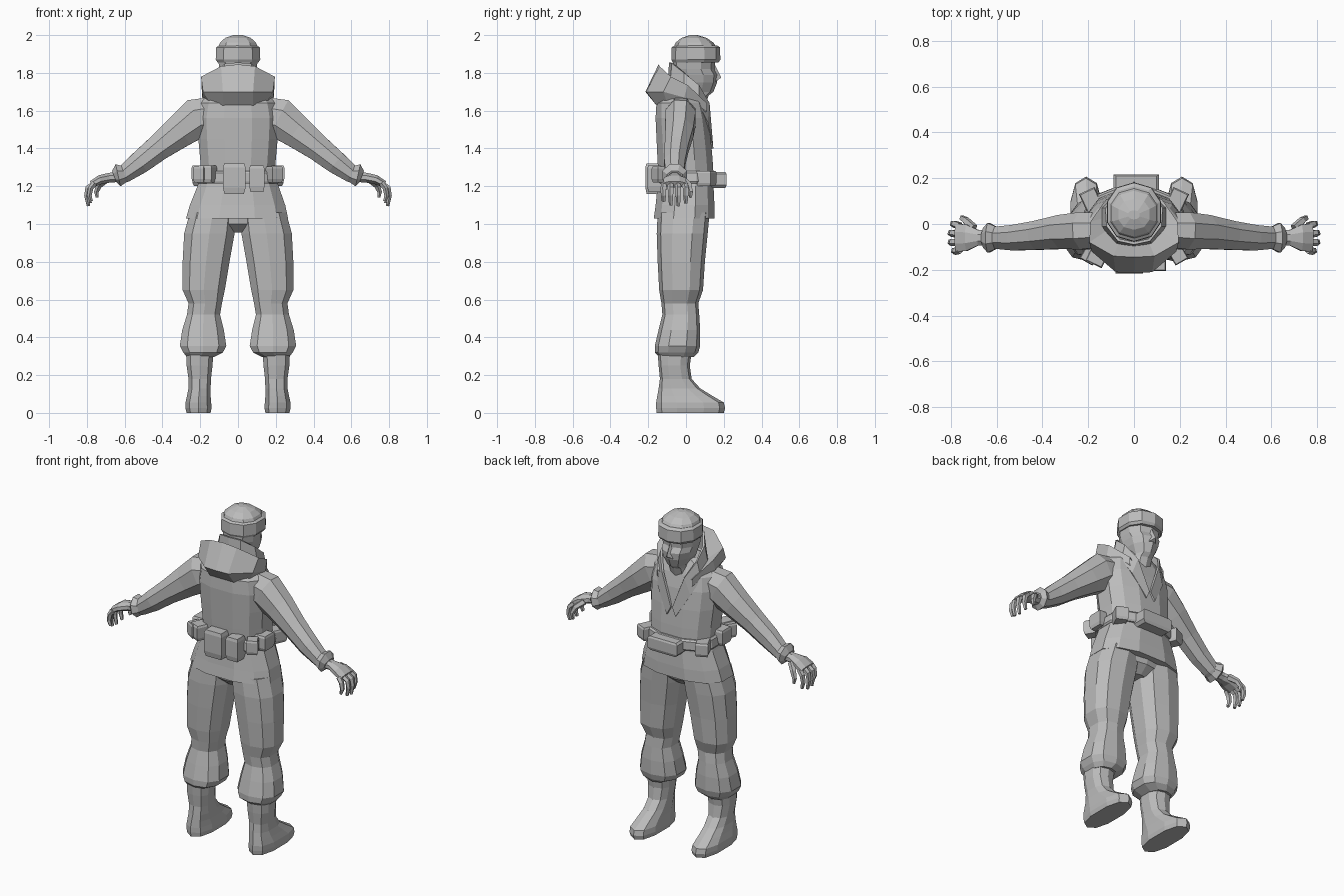
import bpy, bmesh, math
from mathutils import Vector, Matrix

grey = bpy.data.materials.new("plain grey")
grey.diffuse_color = (0.5, 0.5, 0.5, 1)


def make(name, verts, faces, mirror=False):
    """Flat-shaded object, optionally mirrored in x."""
    me = bpy.data.meshes.new(name)
    me.from_pydata([tuple(v) for v in verts], [], faces)
    bm = bmesh.new()
    bm.from_mesh(me)
    bmesh.ops.remove_doubles(bm, verts=bm.verts, dist=0.0005)
    bmesh.ops.recalc_face_normals(bm, faces=bm.faces)
    bm.to_mesh(me)
    bm.free()
    me.materials.append(grey)
    ob = bpy.data.objects.new(name, me)
    bpy.context.collection.objects.link(ob)
    if mirror:
        ob.modifiers.new("mirror", 'MIRROR').use_clip = False
    return ob


def skin(name, rings, mirror):
    """Bridge closed rings of equal size and cap both ends."""
    n = len(rings[0])
    verts = [v for r in rings for v in r]
    faces = [(k * n + i, k * n + (i + 1) % n, (k + 1) * n + (i + 1) % n, (k + 1) * n + i)
             for k in range(len(rings) - 1) for i in range(n)]
    faces += [tuple(range(n)), tuple(range((len(rings) - 1) * n, len(rings) * n))]
    return make(name, verts, faces, mirror)


def squash(a, p):
    return math.copysign(abs(math.cos(a)) ** p, math.cos(a)), math.copysign(abs(math.sin(a)) ** p, math.sin(a))


def stack(name, levels, n=10, p=0.8, mirror=False):
    """Loft level rings given as (z, x0, x1, y0, y1)."""
    rings = []
    for z, x0, x1, y0, y1 in levels:
        ring = []
        for i in range(n):
            c, s = squash(2 * math.pi * (i + 0.5) / n, p)
            m = squash(math.pi / n, p)[0]
            ring.append(((x0 + x1) / 2 + c * (x1 - x0) / 2 / m, (y0 + y1) / 2 + s * (y1 - y0) / 2, z))
        rings.append(ring)
    return skin(name, rings, mirror)


def tube(name, path, n=8, mirror=True):
    """Loft across a path of (x, y, z, half width in y, half thickness)."""
    pts = [Vector(q[:3]) for q in path]
    rings = []
    for k, q in enumerate(path):
        t = (pts[min(k + 1, len(pts) - 1)] - pts[max(k - 1, 0)]).normalized()
        v = t.cross(Vector((0, 1, 0))).normalized()
        u = v.cross(t)
        rings.append([pts[k] + u * q[3] * math.cos(a) + v * q[4] * math.sin(a)
                      for a in (2 * math.pi * (i + 0.5) / n for i in range(n))])
    return skin(name, rings, mirror)


def sheet(name, rows, thick=0.0):
    """Mirrored cloth strip from rows of half-outline points."""
    n = len(rows[0])
    faces = [(k * n + i, k * n + i + 1, (k + 1) * n + i + 1, (k + 1) * n + i)
             for k in range(len(rows) - 1) for i in range(n - 1)]
    ob = make(name, [v for r in rows for v in r], faces, True)
    if thick:
        ob.modifiers.new("cloth", 'SOLIDIFY').thickness = thick
    return ob


def box(name, lo, hi, turn=0, mirror=False):
    """Pouch with a slightly narrowed base, turned about its centre."""
    c = (Vector(lo) + Vector(hi)) / 2
    h = (Vector(hi) - Vector(lo)) / 2
    rot = Matrix.Rotation(math.radians(turn), 3, 'Z')
    rings = []
    for z, s in ((-1, 0.85), (-0.6, 1), (0.75, 1), (1, 0.88)):
        rings.append([c + rot @ Vector((h.x * a * s, h.y * b * s, h.z * z))
                      for a, b in ((-1, -1), (1, -1), (1, 1), (-1, 1))])
    return skin(name, rings, mirror)


# Jacket body and flared skirt
stack("jacket", [
    (1.03, -.275, .265, -.175, .155), (1.10, -.255, .25, -.165, .155),
    (1.20, -.215, .215, -.155, .15), (1.26, -.195, .195, -.15, .15),
    (1.34, -.20, .20, -.155, .145), (1.45, -.21, .21, -.16, .135),
    (1.56, -.215, .215, -.165, .12), (1.64, -.20, .20, -.16, .10),
    (1.69, -.15, .15, -.12, .08), (1.73, -.08, .08, -.07, .07)], n=12)

# Hood folded down behind the neck
sheet("hood", [
    [(0, -.08, 1.72), (.06, -.07, 1.72), (.12, -.03, 1.71), (.12, .03, 1.68), (.07, .10, 1.60)],
    [(0, -.145, 1.845), (.09, -.14, 1.835), (.195, -.08, 1.78), (.19, .01, 1.735), (.12, .11, 1.64)],
    [(0, -.215, 1.70), (.08, -.21, 1.70), (.185, -.12, 1.70), (.19, -.01, 1.67), (.12, .11, 1.60)],
    [(0, -.15, 1.62), (.08, -.15, 1.62), (.15, -.10, 1.64), (.17, 0, 1.64), (.10, .09, 1.57)]])

# Standing collar running down to the chest opening
sheet("collar", [
    [(0, -.09, 1.855), (.07, -.075, 1.85), (.12, -.01, 1.80), (.125, .07, 1.735), (.075, .125, 1.64), (.005, .14, 1.45)],
    [(0, -.10, 1.68), (.08, -.09, 1.68), (.15, -.01, 1.66), (.15, .07, 1.63), (.11, .115, 1.54), (.03, .145, 1.40)]], 0.012)

# Head and neck, with set-back eyes and a pointed nose and mask
stack("head", [
    (1.60, -.06, .06, -.03, .09), (1.68, -.06, .06, -.04, .12),
    (1.70, -.055, .055, -.05, .145), (1.75, -.08, .08, -.06, .165),
    (1.79, -.092, .092, -.065, .168), (1.82, -.098, .098, -.07, .15),
    (1.87, -.105, .105, -.07, .155)], p=0.9)
make("nose", [(-.03, .15, 1.75), (.03, .15, 1.75), (0, .187, 1.775), (0, .15, 1.85)],
     [(0, 1, 2), (1, 3, 2), (3, 0, 2), (0, 3, 1)])

# Cap with a thick turned-up band
stack("cap_band", [
    (1.855, -.108, .108, -.07, .172), (1.87, -.118, .118, -.078, .182),
    (1.935, -.116, .116, -.076, .18), (1.945, -.10, .10, -.06, .165)], p=0.9)
stack("cap_crown", [
    (1.93, -.107, .107, -.068, .165), (1.96, -.095, .095, -.055, .145),
    (1.985, -.068, .068, -.025, .11), (2.0, -.025, .025, .02, .06)], p=0.9)

# Belt, front plate and pouches
stack("belt", [(1.215, -.212, .212, -.168, .162), (1.225, -.218, .218, -.172, .168),
               (1.27, -.21, .21, -.172, .168), (1.28, -.20, .20, -.165, .16)], n=12)
box("front_pouch", (-.09, .13, 1.19), (.11, .215, 1.275))
box("centre_back_pouch", (-.08, -.215, 1.16), (.04, -.13, 1.32))
box("narrow_back_pouch", (.06, -.205, 1.17), (.14, -.13, 1.31))
box("left_back_pouch", (-.20, -.18, 1.22), (-.12, -.10, 1.31), -25)
box("side_pouch", (.175, -.09, 1.22), (.245, .0, 1.31), 0, True)
box("rear_side_pouch", (.16, -.17, 1.22), (.225, -.10, 1.305), 30, True)
box("fore_side_pouch", (.15, .06, 1.20), (.225, .15, 1.28), -25, True)

# Trousers: hips, then baggy legs gathered over the boots
stack("hips", [(0.955, -.07, .07, -.08, .06), (1.0, -.20, .20, -.13, .11), (1.08, -.22, .22, -.14, .13)])
stack("trouser_leg", [
    (0.295, .13, .27, -.14, .04), (0.32, .08, .29, -.165, .065), (0.355, .062, .308, -.165, .075),
    (0.44, .075, .295, -.145, .075), (0.52, .095, .27, -.125, .07), (0.58, .085, .262, -.13, .065),
    (0.65, .07, .293, -.142, .09), (0.80, .045, .293, -.15, .10),
    (0.95, .018, .285, -.155, .115), (1.06, .01, .255, -.15, .125)], mirror=True)

# Boots
stack("boot", [
    (0.0, .145, .272, -.155, .20), (0.025, .14, .278, -.158, .207), (0.055, .142, .278, -.158, .20),
    (0.09, .145, .27, -.152, .14), (0.13, .145, .262, -.145, .075), (0.18, .143, .262, -.138, .03),
    (0.25, .135, .272, -.145, .02), (0.32, .13, .275, -.15, .03)], mirror=True)

# Sleeves with flared cuffs
tube("sleeve", [
    (.13, -.025, 1.58, .08, .10), (.22, -.03, 1.56, .088, .115), (.31, -.035, 1.49, .08, .095),
    (.42, -.05, 1.405, .068, .075), (.52, -.06, 1.325, .06, .065), (.60, -.06, 1.265, .052, .05),
    (.63, -.06, 1.25, .05, .045)])
tube("cuff", [(.60, -.06, 1.262, .052, .047), (.635, -.06, 1.258, .07, .065), (.655, -.06, 1.25, .045, .035)])

# Hands: palm, four curled fingers and a thumb
tube("palm", [(.63, -.06, 1.25, .035, .03), (.68, -.06, 1.245, .037, .028),
              (.73, -.06, 1.235, .062, .026), (.775, -.06, 1.21, .066, .02)])
for i, (y, out, tip) in enumerate(((.0, .80, 1.11), (-.04, .81, 1.095), (-.08, .81, 1.10), (-.118, .795, 1.12))):
    tube("finger_%d" % (i + 1), [
        (.76, y * .9 - .008, 1.215, .017, .016), (out - .015, y, 1.19, .017, .015),
        (out - .008, y, 1.15, .015, .013), (out - .018, y, tip, .010, .009)], n=5)
tube("thumb", [(.70, -.02, 1.235, .022, .02), (.735, .015, 1.205, .018, .017),
               (.75, .025, 1.17, .014, .013), (.745, .025, 1.14, .008, .008)], n=5)
